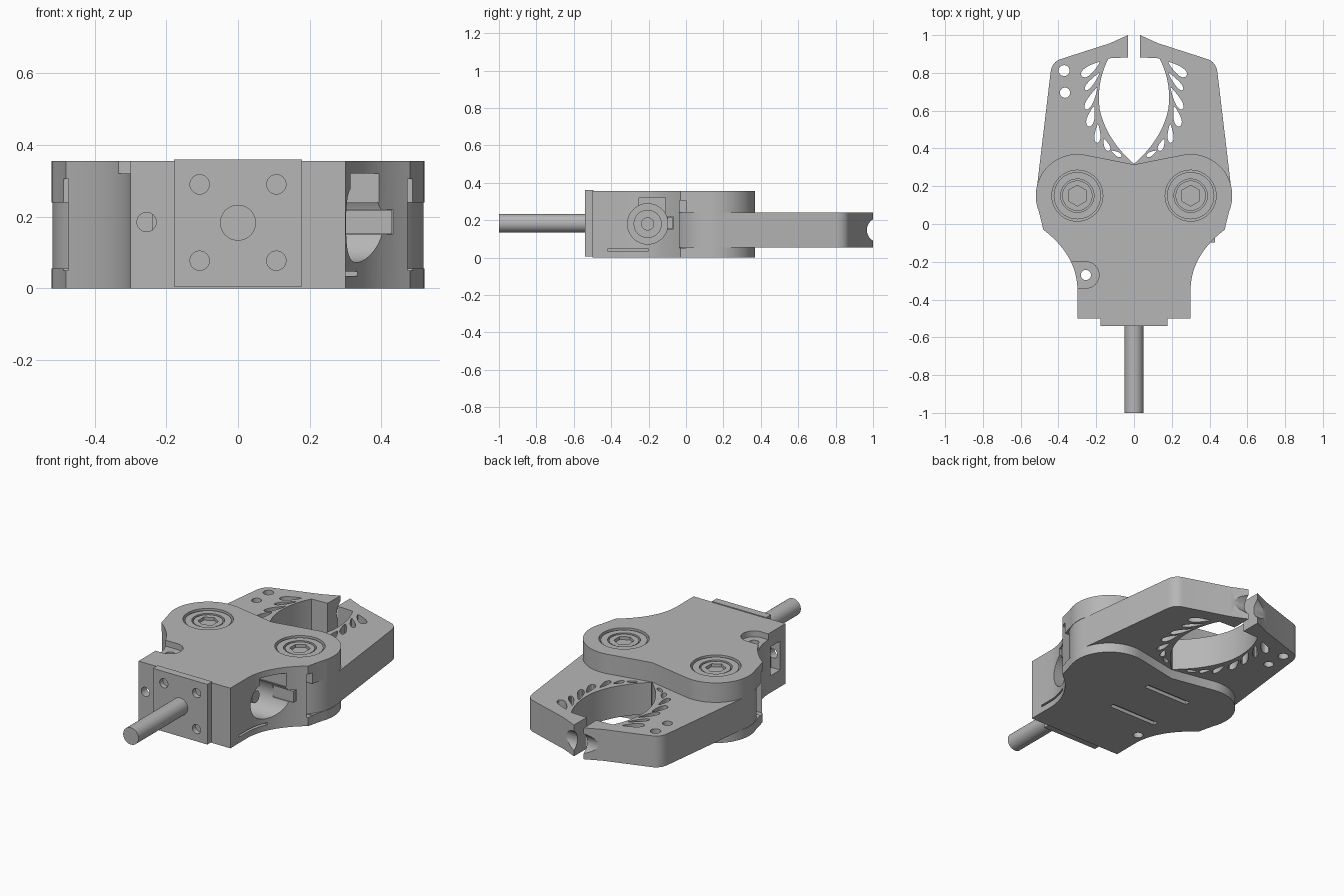
import bpy, bmesh
from math import cos, sin, pi, radians
from mathutils import Matrix, Vector

cube = bpy.data.objects.get("Cube")
if cube:
    bpy.data.objects.remove(cube, do_unlink=True)

GREY = (0.47, 0.47, 0.47, 1)
metal = bpy.data.materials.new("machined grey")
metal.use_nodes = True
metal.diffuse_color = GREY
metal.node_tree.nodes["Principled BSDF"].inputs["Base Color"].default_value = GREY


def finish(name, bm):
    bmesh.ops.recalc_face_normals(bm, faces=bm.faces)
    mesh = bpy.data.meshes.new(name)
    bm.to_mesh(mesh)
    bm.free()
    mesh.materials.append(metal)
    ob = bpy.data.objects.new(name, mesh)
    bpy.context.collection.objects.link(ob)
    return ob


def prism(name, pts, z0, z1):
    bm = bmesh.new()
    face = bm.faces.new([bm.verts.new((x, y, z0)) for x, y in pts])
    ext = bmesh.ops.extrude_face_region(bm, geom=[face])
    top = [v for v in ext["geom"] if isinstance(v, bmesh.types.BMVert)]
    bmesh.ops.translate(bm, verts=top, vec=(0, 0, z1 - z0))
    return finish(name, bm)


def box(name, x0, x1, y0, y1, z0, z1):
    return prism(name, [(x0, y0), (x1, y0), (x1, y1), (x0, y1)], z0, z1)


def cyl(name, centre, r, depth, axis="Z", sides=48):
    bm = bmesh.new()
    turn = {"X": Matrix.Rotation(pi / 2, 4, "Y"), "Y": Matrix.Rotation(pi / 2, 4, "X"),
            "Z": Matrix.Identity(4)}[axis]
    bmesh.ops.create_cone(bm, cap_ends=True, segments=sides, radius1=r, radius2=r,
                          depth=depth, matrix=Matrix.Translation(centre) @ turn)
    return finish(name, bm)


def cut(ob, *cutters):
    for c in cutters:
        mod = ob.modifiers.new("cut", "BOOLEAN")
        mod.operation, mod.solver, mod.object = "DIFFERENCE", "EXACT", c
        dg = bpy.context.evaluated_depsgraph_get()
        ob.data = bpy.data.meshes.new_from_object(ob.evaluated_get(dg))
        ob.modifiers.clear()
        bpy.data.objects.remove(c, do_unlink=True)
    return ob


def arc(cx, cy, r, a0, a1, n):
    return [(cx + r * cos(radians(a0 + (a1 - a0) * i / n)),
             cy + r * sin(radians(a0 + (a1 - a0) * i / n))) for i in range(n + 1)]


def bezier(a, b, c, n):
    a, b, c = Vector(a), Vector(b), Vector(c)
    return [tuple(a * (1 - t) ** 2 + b * 2 * t * (1 - t) + c * t * t)
            for t in (i / n for i in range(n + 1))]


def flip(pts):
    return [(-x, y) for x, y in reversed(pts)]


PX, PY = 0.30, 0.15          # pivot position
LOW, HIGH, TOP = 0.055, 0.24, 0.355

# Housing: waisted block flaring into two round hubs
half = [(0.30, -0.50)] + bezier((0.30, -0.33), (0.31, -0.16), (0.48, -0.03), 14)
half += arc(PX, PY, 0.22, -22, 100, 30)
housing = prism("housing", half + [(0, 0.315)] + flip(half), 0, TOP)

# Finger cavity, side gaps, shaft window and mounting details
cut(housing, box("cavity", -0.7, 0.7, -0.02, 0.6, LOW, HIGH))
for s in (-1, 1):
    x0, x1 = sorted((s * 0.40, s * 0.7))
    cut(housing, box("gap", x0, x1, -0.035, 0.0, 0.05, 0.305))
notch = arc(-0.255, -0.27, 0.07, -90, 90, 16) + [(-0.4, -0.20), (-0.4, -0.34)]
cut(housing,
    cyl("window", (0.35, -0.205, 0.18), 0.108, 0.5, "X"),
    box("window_step", 0.2, 0.6, -0.25, -0.11, 0.24, 0.32),
    box("window_slot", 0.3, 0.6, -0.105, -0.07, 0.15, 0.22),
    box("edge_groove", 0.27, 0.6, -0.42, -0.20, 0.035, 0.047),
    box("side_pocket", -0.6, -0.24, -0.45, -0.36, 0.10, 0.27),
    prism("notch", notch, 0.32, 0.5),
    cyl("screw_hole", (-0.255, -0.27, 0.2), 0.027, 1, sides=24),
    cyl("front_hole", (-0.255, -0.5, 0.185), 0.027, 0.16, "Y", 24),
    box("under_slot", -0.24, 0.05, 0.15, 0.18, -0.1, 0.02),
    box("under_slot", -0.25, 0.06, -0.13, -0.10, -0.1, 0.02))
for s in (-1, 1):
    cut(housing, cyl("bearing_seat", (s * PX, PY, TOP), 0.135, 0.09))

# Bearing rings and socket bolts in each hub
for s, side in ((1, "left"), (-1, "right")):
    ring = cyl(side + "_bearing", (s * PX, PY, 0.325), 0.125, 0.044)
    cut(ring, cyl("bore", (s * PX, PY, 0.35), 0.088, 0.05))
    bolt = cyl(side + "_bolt", (s * PX, PY, 0.323), 0.08, 0.04)
    cut(bolt, cyl("socket", (s * PX, PY, 0.34), 0.055, 0.06, sides=6))

# Drive shaft parts seen through the side window
cyl("drive_drum", (0.14, -0.205, 0.18), 0.075, 0.12, "X")
cyl("drive_hub", (0.2, -0.205, 0.18), 0.035, 0.12, "X", 24)
box("window_tab", 0.30, 0.43, -0.098, -0.072, 0.152, 0.218)

# Front plate with four screw holes, and the rod
plate = box("front_plate", -0.178, 0.178, -0.54, -0.495, 0.005, 0.36)
for x in (-0.107, 0.107):
    for z in (0.077, 0.29):
        cut(plate, cyl("hole", (x, -0.54, z), 0.027, 0.06, "Y", 24))
cyl("rod", (0, -0.76, 0.183), 0.05, 0.48, "Y")

# Fingers: curved inner edge, leaf-shaped openings, notched tip
outer = arc(PX, PY, 0.218, -150, 10, 30)
corner = bezier((0.442, 0.80), (0.435, 0.86), (0.385, 0.874), 8)
tip = [(0.127, 0.957), (0.032, 1.0), (0.032, 0.882), (0.135, 0.877)]
inner = bezier((0.135, 0.877), (0.20, 0.75), (0.182, 0.61), 10)[1:]
inner += bezier((0.182, 0.61), (0.15, 0.45), (0.002, 0.32), 10)[1:]
outline = outer + corner + tip + inner

# Leaf centre x, y, length, width, tilt in degrees
LEAVES = [(0.23, 0.82, 0.12, 0.05, -38), (0.22, 0.755, 0.12, 0.032, -50),
          (0.225, 0.665, 0.13, 0.04, -62), (0.226, 0.57, 0.11, 0.045, -75),
          (0.193, 0.48, 0.10, 0.036, -88), (0.147, 0.42, 0.07, 0.032, -115),
          (0.093, 0.373, 0.06, 0.026, -150)]


def leaf(x, y, length, width, tilt):
    a = radians(tilt)
    pts = []
    for i in range(20):
        t = 2 * pi * i / 20
        # Fuller toward the outer end, pointed at the other
        u = length / 2 * cos(t)
        v = width / 2 * sin(t) * (0.8 + 0.45 * cos(t))
        pts.append((x + u * cos(a) - v * sin(a), y + u * sin(a) + v * cos(a)))
    return pts


for s, side in ((1, "left"), (-1, "right")):
    shape = (lambda p: p) if s > 0 else flip
    finger = prism(side + "_finger", shape(outline), LOW, HIGH)
    for spec in LEAVES:
        cut(finger, prism("leaf", shape(leaf(*spec)), -0.1, 0.5))
    cut(finger, cyl("tip_notch", (0, 1.033, 0.147), 0.066, 0.5, "X"))
    if s < 0:
        cut(finger, cyl("hole", (-0.37, 0.812, 0.15), 0.029, 1, sides=24),
            cyl("hole", (-0.365, 0.695, 0.15), 0.027, 1, sides=24))

# Smooth curved walls, keep machined edges sharp
bpy.ops.object.select_all(action="DESELECT")
for ob in bpy.context.collection.objects:
    if ob.type == "MESH" and metal.name in ob.data.materials:
        ob.select_set(True)
        bpy.context.view_layer.objects.active = ob
bpy.ops.object.shade_smooth_by_angle(angle=radians(25))
